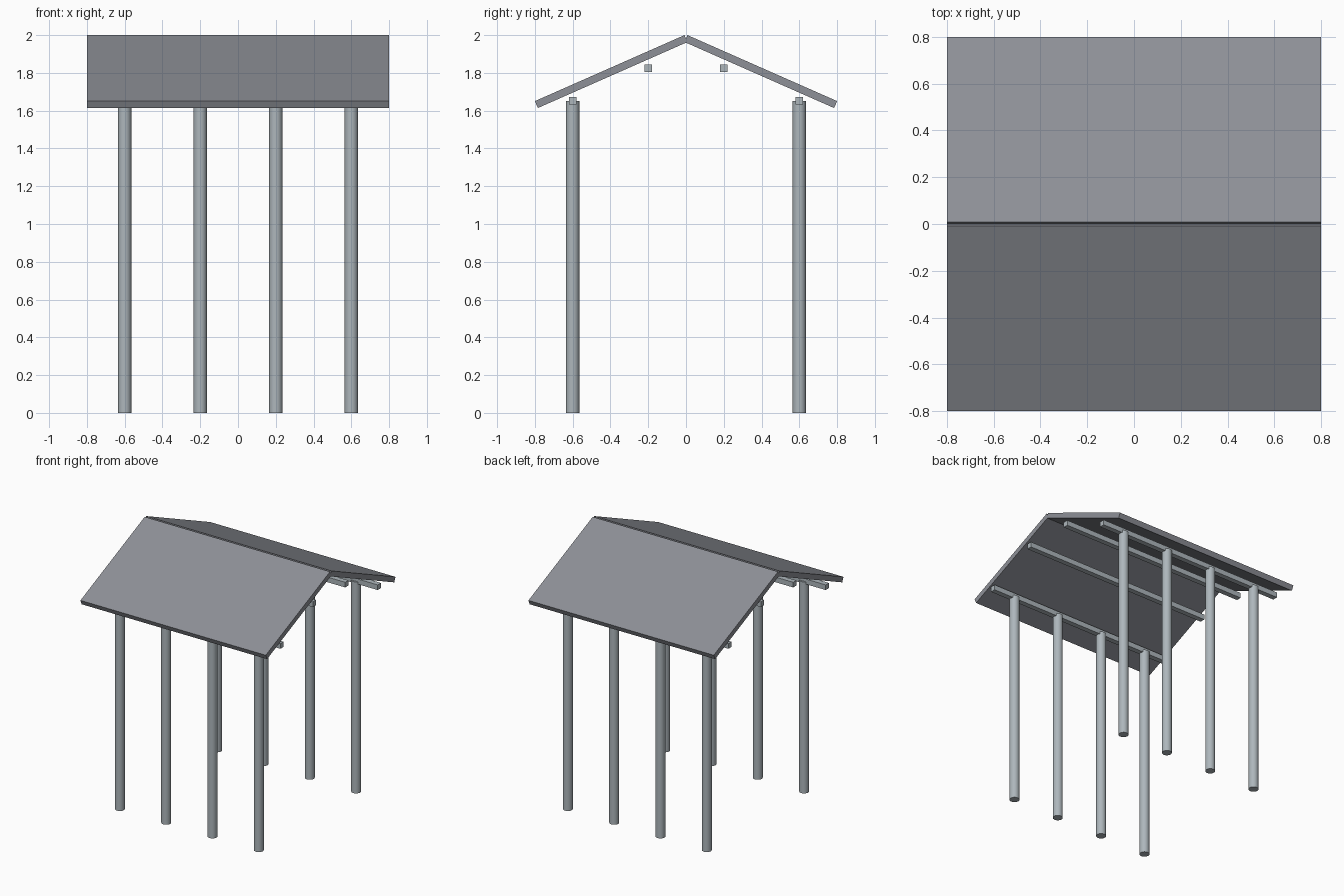
import bpy
from math import radians

cube = bpy.data.objects.get("Cube")
if cube:
    bpy.data.objects.remove(cube, do_unlink=True)


def make_material(name, rgb):
    mat = bpy.data.materials.new(name)
    mat.use_nodes = True
    colour = (*rgb, 1)
    mat.diffuse_color = colour
    mat.node_tree.nodes["Principled BSDF"].inputs["Base Color"].default_value = colour
    return mat


roof_grey = make_material("roof grey", (0.27, 0.28, 0.31))
frame_grey = make_material("pale frame grey", (0.42, 0.47, 0.50))


def box(name, size, location, mat, tilt=0):
    bpy.ops.mesh.primitive_cube_add(size=1, location=location)
    obj = bpy.context.object
    obj.name = name
    obj.scale = size
    bpy.ops.object.transform_apply(location=False, rotation=False, scale=True)
    obj.rotation_euler.x = tilt
    obj.data.materials.append(mat)


def column(name, x, y, radius=0.035, height=1.65):
    bpy.ops.mesh.primitive_cylinder_add(
        vertices=32, radius=radius, depth=height, location=(x, y, height / 2))
    obj = bpy.context.object
    obj.name = name
    obj.data.materials.append(frame_grey)
    bpy.ops.object.shade_smooth_by_angle()


LENGTH = 1.6
for side, label in ((-1, "front"), (1, "back")):
    # Sloping roof slab
    box(f"{label}_roof_slab", (LENGTH, 0.866, 0.04), (0, side * 0.396, 1.807),
        roof_grey, tilt=-side * radians(23.8))
    # Beam over the columns and purlin higher up the slope
    box(f"{label}_eave_beam", (LENGTH, 0.04, 0.04), (0, side * 0.6, 1.652), frame_grey)
    box(f"{label}_purlin", (LENGTH, 0.04, 0.04), (0, side * 0.2, 1.825), frame_grey)
    # Row of round columns
    for i in range(4):
        column(f"{label}_column_{i + 1}", -0.6 + 0.4 * i, side * 0.6)
